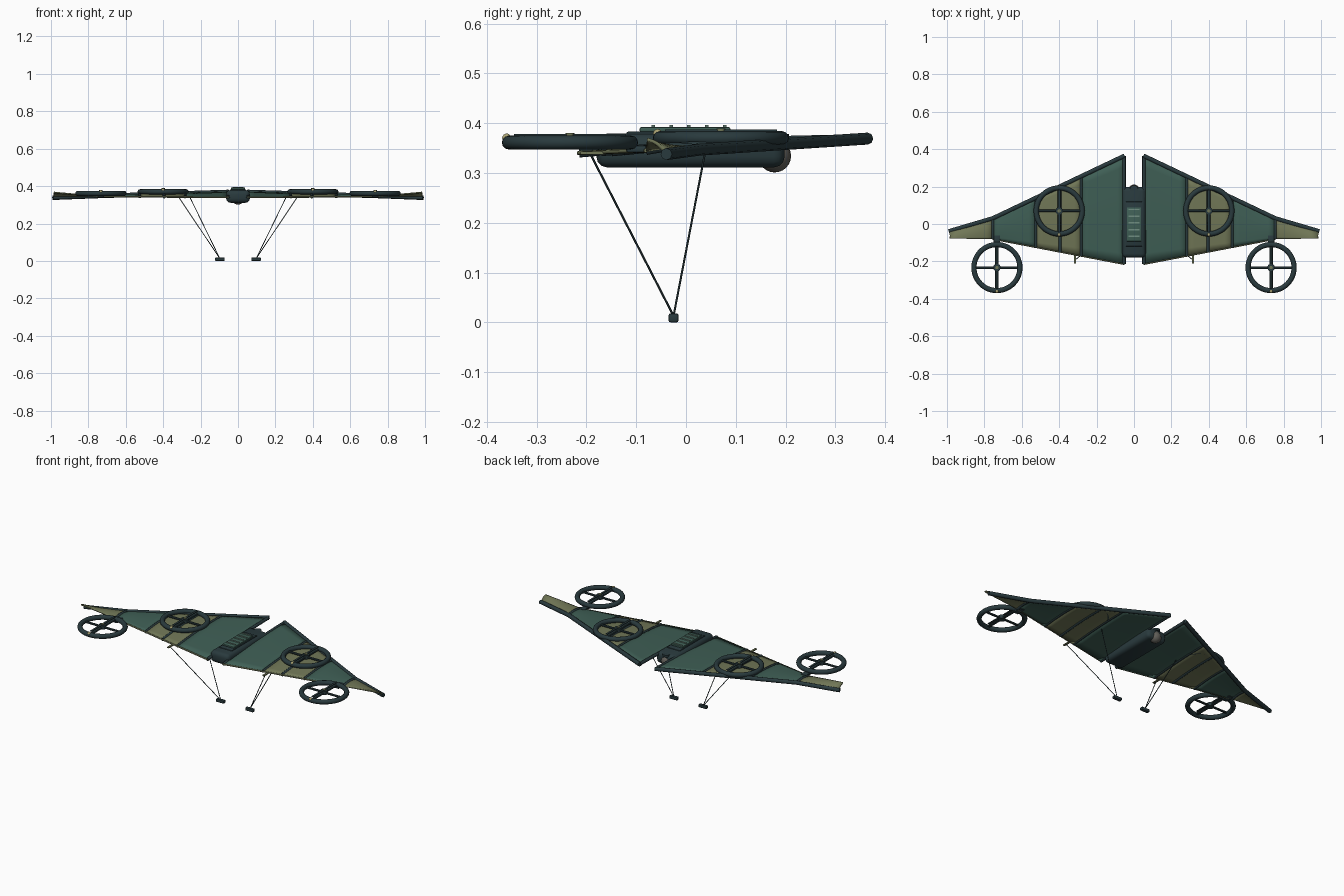
import bpy, bmesh, math
from mathutils import Vector

if "Cube" in bpy.data.objects:
    bpy.data.objects.remove(bpy.data.objects["Cube"])


def mat(name, c):
    m = bpy.data.materials.new(name)
    m.diffuse_color = (*c, 1)
    m.use_nodes = True
    m.node_tree.nodes["Principled BSDF"].inputs["Base Color"].default_value = m.diffuse_color
    return m


DARK = mat("dark_frame", (0.022, 0.042, 0.047))
TEAL = mat("teal_fabric", (0.050, 0.115, 0.092))
OLIVE = mat("olive_fabric", (0.165, 0.185, 0.095))
PALE = mat("pale_teal", (0.16, 0.27, 0.22))
SAND = mat("sand", (0.42, 0.38, 0.18))
GLASS = mat("camera_grey", (0.12, 0.115, 0.10))


def finish(ob, name, m, smooth=True):
    ob.name = name
    ob.data.materials.clear()
    ob.data.materials.append(m)
    if smooth:
        bpy.ops.object.select_all(action='DESELECT')
        ob.select_set(True)
        bpy.context.view_layer.objects.active = ob
        bpy.ops.object.shade_smooth_by_angle(angle=math.radians(35))
    return ob


def from_bm(bm, name, m, smooth=True):
    me = bpy.data.meshes.new(name)
    bm.to_mesh(me)
    bm.free()
    ob = bpy.data.objects.new(name, me)
    bpy.context.collection.objects.link(ob)
    return finish(ob, name, m, smooth)


def box(name, loc, size, m, bevel=0.0, seg=2):
    bm = bmesh.new()
    bmesh.ops.create_cube(bm, size=1)
    for v in bm.verts:
        v.co = Vector(loc) + Vector([v.co[i] * size[i] for i in range(3)])
    if bevel:
        bmesh.ops.bevel(bm, geom=bm.edges[:], offset=bevel, segments=seg,
                        affect='EDGES', profile=0.5)
    return from_bm(bm, name, m)


def tube(name, pts, r, m):
    cu = bpy.data.curves.new(name, 'CURVE')
    cu.dimensions = '3D'
    cu.bevel_depth = r
    cu.bevel_resolution = 2
    cu.use_fill_caps = True
    sp = cu.splines.new('POLY')
    sp.points.add(len(pts) - 1)
    for p, q in zip(sp.points, pts):
        p.co = (*q, 1)
    ob = bpy.data.objects.new(name, cu)
    bpy.context.collection.objects.link(ob)
    cu.materials.append(m)
    return ob


def cyl(name, loc, r, h, m):
    bpy.ops.mesh.primitive_cylinder_add(vertices=20, radius=r, depth=h, location=loc)
    return finish(bpy.context.object, name, m)


def ball(name, loc, r, m):
    bpy.ops.mesh.primitive_uv_sphere_add(segments=20, ring_count=12, radius=r, location=loc)
    return finish(bpy.context.object, name, m)


# Wing outline stations: x, rear y, rear z, front y, front z
STATIONS = [(0.05, 0.365, 0.369, -0.215, 0.340),
            (0.755, 0.030, 0.347, -0.080, 0.345),
            (0.985, -0.038, 0.338, -0.078, 0.367)]


def wing(x, t):
    """Point on the wing: t=0 on the long swept edge, t=1 on the short edge."""
    a, b = (STATIONS[0], STATIONS[1]) if x <= 0.755 else (STATIONS[1], STATIONS[2])
    k = (x - a[0]) / (b[0] - a[0])
    y0, z0, y1, z1 = [a[i] + k * (b[i] - a[i]) for i in range(1, 5)]
    sag = 0.006 * math.sin(math.pi * t)
    return Vector((x, y0 + t * (y1 - y0), z0 + t * (z1 - z0) + sag))


def side(s, p):
    return Vector((s * p[0], p[1], p[2]))


def panel(name, s, x0, x1, m):
    bm = bmesh.new()
    nx, nt = 6, 10
    g = [[bm.verts.new(side(s, wing(x0 + (x1 - x0) * i / nx, j / nt)))
          for j in range(nt + 1)] for i in range(nx + 1)]
    for i in range(nx):
        for j in range(nt):
            q = [g[i][j], g[i][j + 1], g[i + 1][j + 1], g[i + 1][j]]
            bm.faces.new(q if s > 0 else q[::-1])
    ob = from_bm(bm, name, m)
    so = ob.modifiers.new("thickness", 'SOLIDIFY')
    so.thickness = 0.007
    so.offset = 0


def rotor(name, x, y, z):
    bpy.ops.mesh.primitive_torus_add(location=(x, y, z), major_radius=0.123,
                                     minor_radius=0.0138, major_segments=48, minor_segments=12)
    finish(bpy.context.object, name + "_ring", DARK)
    box(name + "_spoke_long", (x, y, z), (0.018, 0.23, 0.010), DARK, 0.003, 1)
    box(name + "_spoke_cross", (x, y, z), (0.23, 0.014, 0.010), DARK, 0.003, 1)
    cyl(name + "_motor", (x, y, z + 0.003), 0.020, 0.022, DARK)
    cyl(name + "_cap", (x, y, z + 0.016), 0.009, 0.006, OLIVE)
    box(name + "_blade", (x, y, z + 0.016), (0.012, 0.225, 0.003), DARK)
    ball(name + "_light", (x, y - 0.127, z + 0.009), 0.009, SAND)


for s, n in ((1, "right"), (-1, "left")):
    # Fabric panels
    for i, (x0, x1, m) in enumerate([(0.05, 0.28, TEAL), (0.28, 0.525, OLIVE),
                                     (0.525, 0.755, TEAL), (0.755, 0.985, OLIVE)]):
        panel(f"{n}_wing_panel_{i}", s, x0, x1, m)
    # Swept edge spar, thin hem and ribs
    tube(f"{n}_edge_spar", [side(s, wing(x, 0)) for x in (0.05, 0.4, 0.755, 0.99)], 0.012, DARK)
    tube(f"{n}_hem", [side(s, wing(x, 1)) for x in (0.05, 0.4, 0.755)], 0.0045, OLIVE)
    for i, (x, r) in enumerate([(0.053, 0.009), (0.283, 0.008), (0.395, 0.009),
                                (0.525, 0.008), (0.755, 0.009)]):
        tube(f"{n}_rib_{i}", [side(s, wing(x, t / 8)) for t in range(9)], r, DARK)
    # Rotors, with the outer one on a short boom
    rotor(f"{n}_inner_rotor", s * 0.40, 0.070, 0.370)
    rotor(f"{n}_outer_rotor", s * 0.733, -0.233, 0.361)
    box(f"{n}_rotor_boom", (s * 0.733, -0.09, 0.348), (0.035, 0.06, 0.014), DARK, 0.004)
    # Landing legs
    foot = (s * 0.097, -0.025, 0.013)
    tube(f"{n}_front_strut", [foot, (s * 0.315, -0.192, 0.338)], 0.0022, DARK)
    tube(f"{n}_back_strut", [foot, (s * 0.262, 0.040, 0.350)], 0.0022, DARK)
    box(f"{n}_strut_clip", (s * 0.315, -0.187, 0.340), (0.012, 0.05, 0.006), OLIVE)
    box(f"{n}_foot", (s * 0.097, -0.025, 0.009), (0.052, 0.020, 0.018), DARK, 0.004)

# Central body
box("body", (0, 0.009, 0.345), (0.126, 0.378, 0.068), DARK, 0.022, 3)
box("body_spine", (0, 0.0, 0.377), (0.086, 0.24, 0.012), DARK, 0.004)
box("vent_plate", (0, -0.002, 0.387), (0.076, 0.182, 0.010), TEAL, 0.003)
for i in range(5):
    box(f"vent_slat_{i}", (0, -0.066 + i * 0.036, 0.393), (0.06, 0.007, 0.006), PALE)
# Camera under the nose
ball("camera_ball", (0, 0.178, 0.334), 0.033, GLASS)
cyl("nose_cap", (0, 0.185, 0.372), 0.022, 0.012, DARK)
